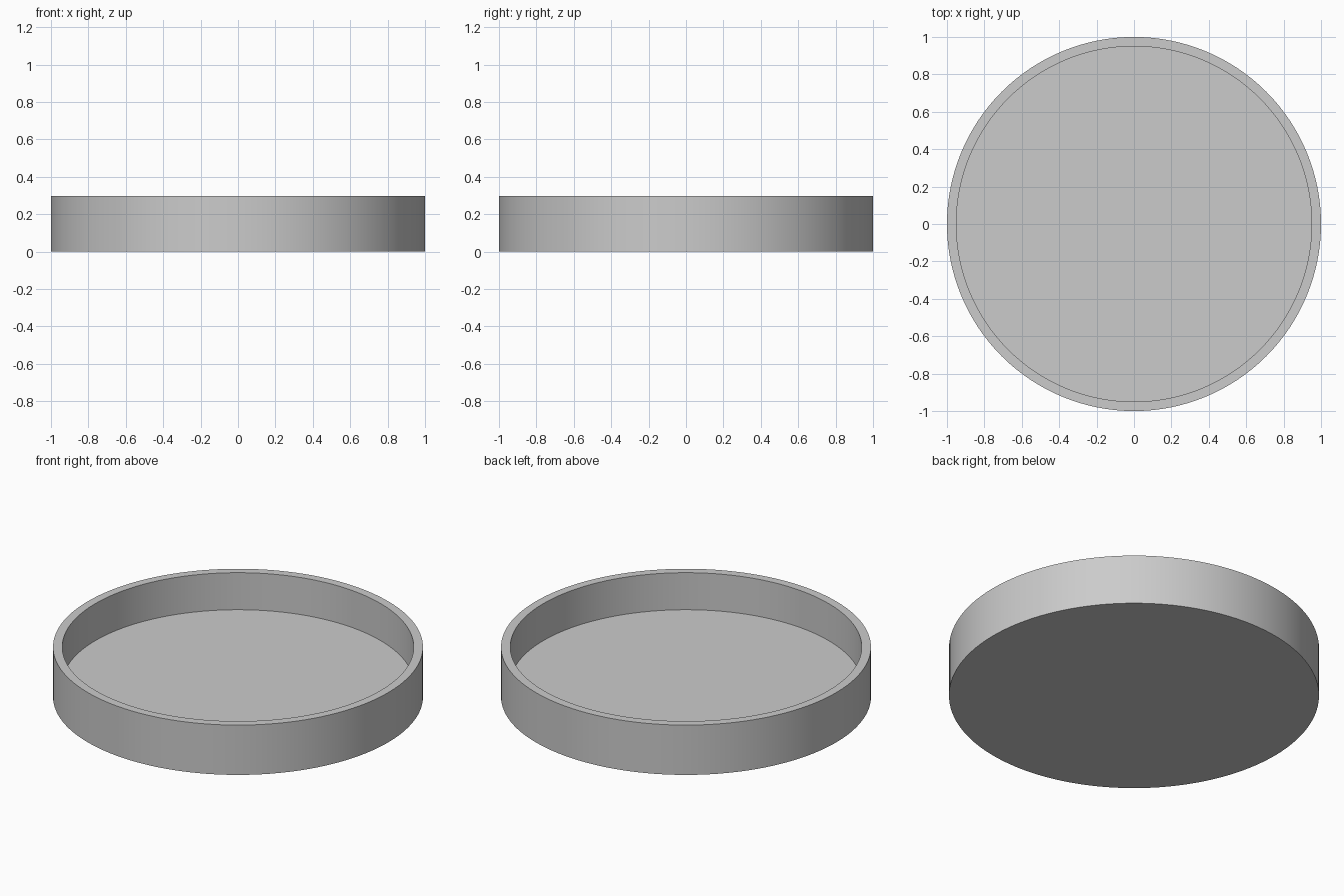
import bpy, bmesh, math

if "Cube" in bpy.data.objects:
    bpy.data.objects.remove(bpy.data.objects["Cube"])

SIDES = 128
OUTER, INNER = 1.0, 0.95
HEIGHT, FLOOR = 0.297, 0.076

# Round tray: a disc base, raised into a rim, with a recessed floor
bm = bmesh.new()
profile = [(OUTER, 0), (OUTER, HEIGHT), (INNER, HEIGHT), (INNER, FLOOR)]
rings = []
for r, z in profile:
    rings.append([bm.verts.new((r * math.cos(2 * math.pi * i / SIDES),
                                r * math.sin(2 * math.pi * i / SIDES), z))
                  for i in range(SIDES)])

# Outer wall, rim and inner wall
for a, b in zip(rings, rings[1:]):
    for i in range(SIDES):
        j = (i + 1) % SIDES
        bm.faces.new((a[i], a[j], b[j], b[i]))

# Underside and inside floor
bm.faces.new(rings[0][::-1])
bm.faces.new(rings[-1])

mesh = bpy.data.meshes.new("round_tray")
bm.to_mesh(mesh)
bm.free()
tray = bpy.data.objects.new("round_tray", mesh)
bpy.context.collection.objects.link(tray)

# Smooth walls with sharp rim edges
bpy.context.view_layer.objects.active = tray
tray.select_set(True)
bpy.ops.object.shade_smooth_by_angle(angle=math.radians(30))
